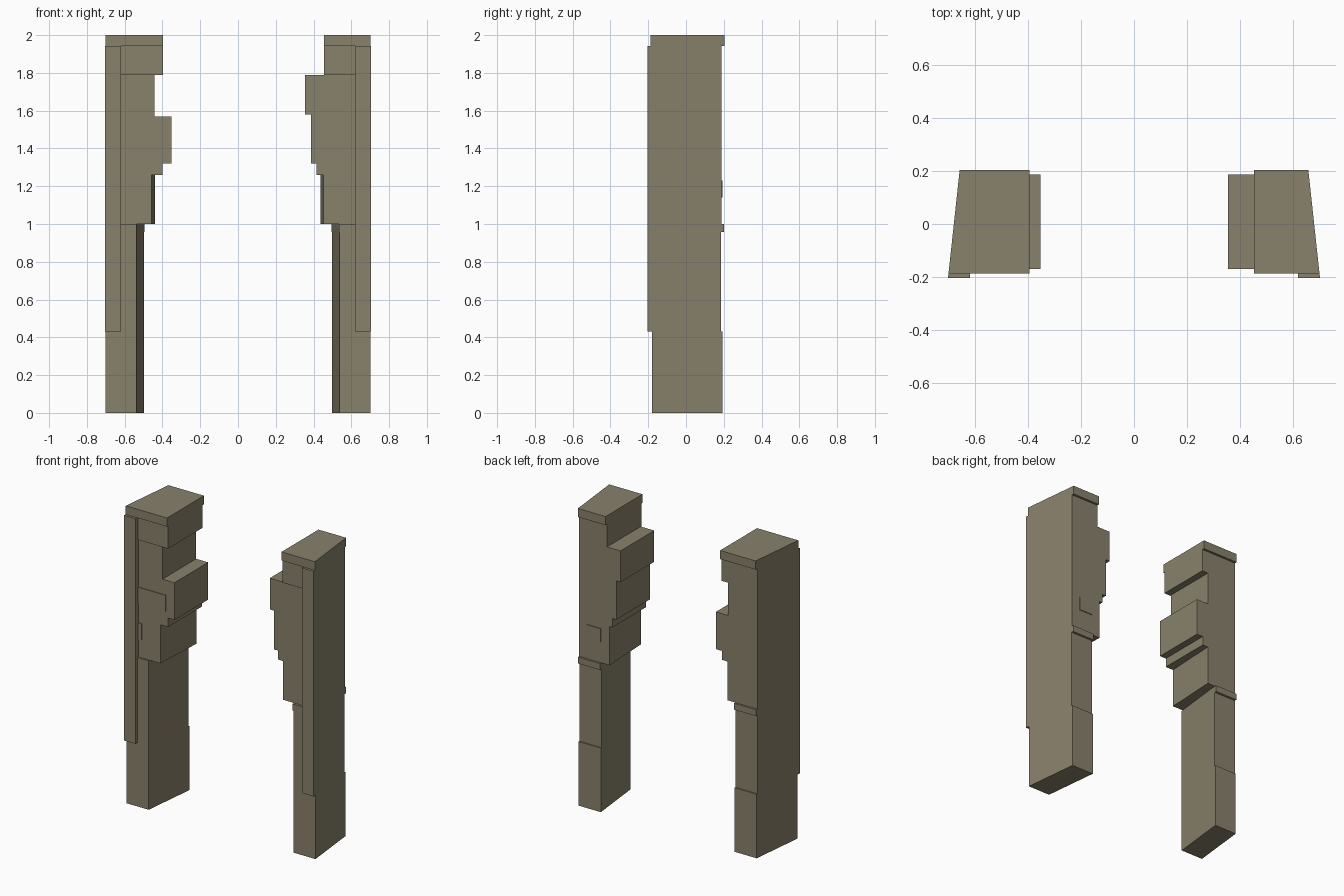
import bpy
import bmesh

cube = bpy.data.objects.get("Cube")
if cube:
    bpy.data.objects.remove(cube, do_unlink=True)

stone = bpy.data.materials.new("weathered stone")
stone.use_nodes = True
color = (0.25, 0.22, 0.148, 1)
stone.diffuse_color = color
bsdf = stone.node_tree.nodes["Principled BSDF"]
bsdf.inputs["Base Color"].default_value = color
bsdf.inputs["Roughness"].default_value = 0.9

TAPER = -0.108  # sideways drift of slanted faces per unit of depth


def outer(y):
    return 0.682 + TAPER * y


def add_slab(bm, side, z0, z1, y0, y1, inner, slant=0.0, outside=None):
    """Add a slab with a slanted inner face; the outer one follows the pillar unless given."""
    plan = [(inner + slant * y0, y0),
            (outside if outside is not None else outer(y0), y0),
            (outside if outside is not None else outer(y1), y1),
            (inner + slant * y1, y1)]
    rings = [[bm.verts.new((side * x, y, z)) for x, y in plan] for z in (z0, z1)]
    bm.faces.new(rings[0][::-1])
    bm.faces.new(rings[1])
    for i in range(4):
        j = (i + 1) % 4
        bm.faces.new((rings[0][i], rings[0][j], rings[1][j], rings[1][i]))


def make_part(name, side, slabs):
    bm = bmesh.new()
    for slab in slabs:
        add_slab(bm, side, *slab)
    bmesh.ops.recalc_face_normals(bm, faces=bm.faces)
    mesh = bpy.data.meshes.new(name)
    bm.to_mesh(mesh)
    bm.free()
    mesh.materials.append(stone)
    obj = bpy.data.objects.new(name, mesh)
    bpy.context.collection.objects.link(obj)


# Stepped inner courses: bottom, top, inner edge, slant
COURSES = {
    "right": [(1.0, 1.26, 0.45, -0.05), (1.26, 1.32, 0.40, 0),
              (1.32, 1.57, 0.353, 0), (1.57, 1.79, 0.442, 0)],
    "left": [(1.0, 1.26, 0.445, -0.05), (1.26, 1.32, 0.415, 0),
             (1.32, 1.58, 0.386, 0), (1.58, 1.79, 0.355, 0)],
}
HEAD = {"right": 0.396, "left": 0.455}

# Shallow stones: bottom, top, front, back, inner edge, slant, outer edge
PANELS = {
    "right": [(1.36, 1.47, -0.175, -0.16, 0.415, 0, 0.62),
              (1.12, 1.23, -0.175, -0.16, 0.595, 0, 0.62)],
    "left": [(1.14, 1.23, 0.18, 0.193, 0.50, 0, 0.60),
             (0.955, 1.0, -0.186, -0.17, 0.535, 0, 0.62)],
}

for label, side in (("right", -1), ("left", 1)):
    head = HEAD[label]
    make_part(label + "_base", side, [(0, 0.43, -0.18, 0.194, 0.518, TAPER)])
    make_part(label + "_shaft", side, [(0.43, 1.0, -0.18, 0.186, 0.518, TAPER)])
    make_part(label + "_corbels", side,
              [(z0, z1, -0.17, 0.188, x, s) for z0, z1, x, s in COURSES[label]])
    make_part(label + "_head", side, [(1.79, 1.942, -0.178, 0.188, head)])
    make_part(label + "_cap", side, [(1.942, 2.0, -0.188, 0.204, head)])
    make_part(label + "_front_pilaster", side, [(0.43, 1.942, -0.204, -0.16, 0.62)])
    make_part(label + "_back_ledge", side, [(0.957, 1.0, 0.17, 0.201, 0.518, TAPER)])
    make_part(label + "_inset_stones", side, PANELS[label])
